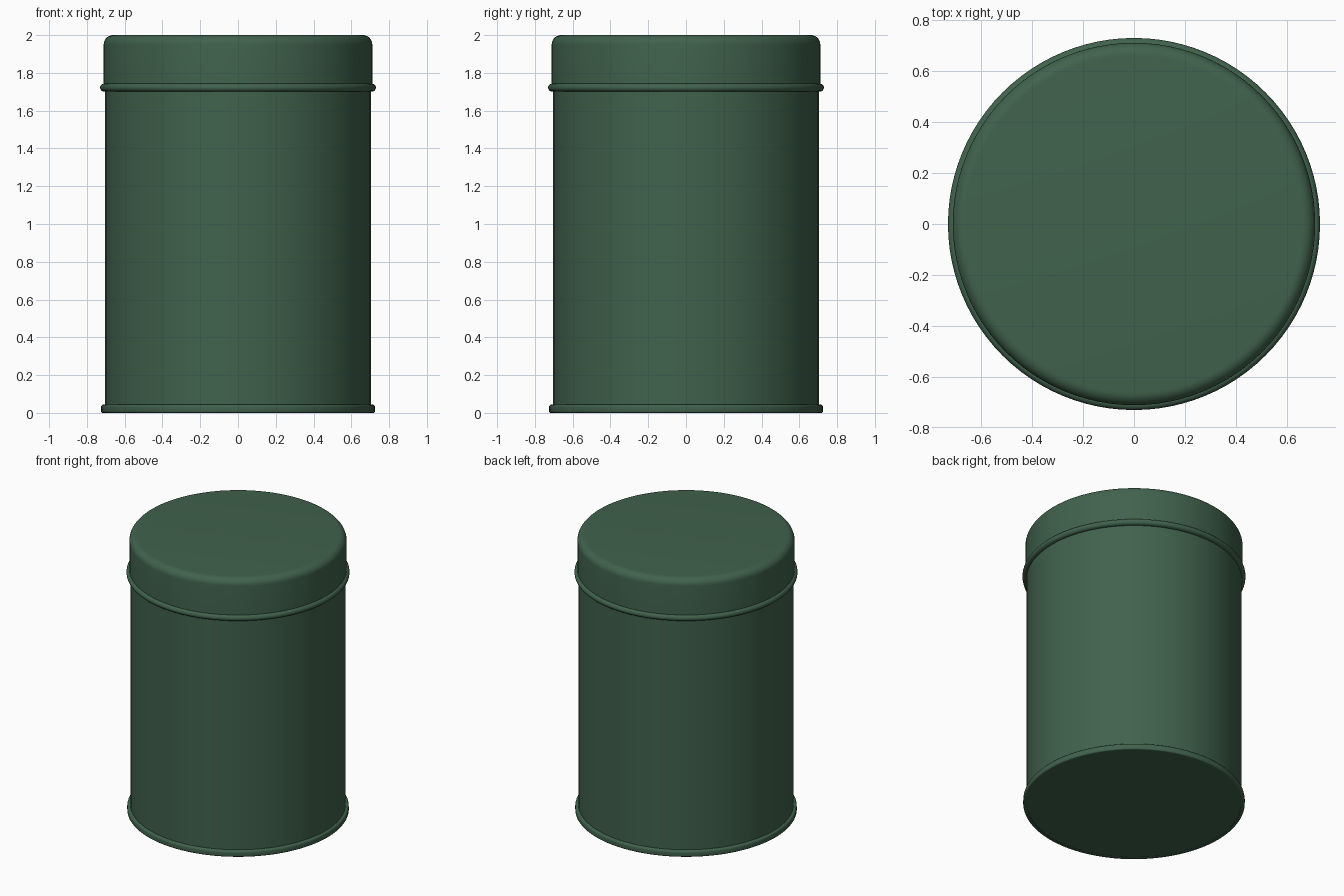
import bpy, bmesh, math

if "Cube" in bpy.data.objects:
    bpy.data.objects.remove(bpy.data.objects["Cube"])

SEGMENTS = 96

green = bpy.data.materials.new("dark green")
green.diffuse_color = (0.052, 0.122, 0.073, 1)
green.use_nodes = True
green.node_tree.nodes["Principled BSDF"].inputs["Base Color"].default_value = green.diffuse_color


def arc(cx, cz, r, start, end, steps=6):
    """Points of a circular arc in the (radius, height) plane, angles in degrees."""
    return [(cx + r * math.cos(math.radians(start + (end - start) * i / steps)),
             cz + r * math.sin(math.radians(start + (end - start) * i / steps)))
            for i in range(steps + 1)]


def lathe(name, profile, closed=False):
    """Spin a (radius, height) profile around z; a radius of 0 makes a pole."""
    bm = bmesh.new()
    verts = [bm.verts.new((r, 0, z)) for r, z in profile]
    pairs = list(zip(verts, verts[1:]))
    if closed:
        pairs.append((verts[-1], verts[0]))
    edges = [bm.edges.new(p) for p in pairs]
    bmesh.ops.spin(bm, geom=verts + edges, cent=(0, 0, 0), axis=(0, 0, 1),
                   angle=math.tau, steps=SEGMENTS, use_merge=True)
    bmesh.ops.remove_doubles(bm, verts=bm.verts, dist=1e-5)
    bmesh.ops.recalc_face_normals(bm, faces=bm.faces)
    mesh = bpy.data.meshes.new(name)
    bm.to_mesh(mesh)
    bm.free()
    mesh.materials.append(green)
    obj = bpy.data.objects.new(name, mesh)
    bpy.context.collection.objects.link(obj)
    bpy.ops.object.select_all(action='DESELECT')
    obj.select_set(True)
    bpy.context.view_layer.objects.active = obj
    bpy.ops.object.shade_smooth_by_angle(angle=math.radians(35))
    return obj


# Straight can wall with a flat floor, running up into the lid
lathe("can_body", [(0, 0.004), (0.704, 0.004), (0.704, 1.72)])

# Rolled rim around the foot
lathe("base_rim", [(0.70, 0.0)] + arc(0.715, 0.01, 0.01, -90, 0, 4)
      + arc(0.711, 0.031, 0.014, 0, 90, 4) + [(0.70, 0.045)], closed=True)

# Lid with a rounded shoulder and flat top
lathe("lid", [(0.704, 1.705), (0.711, 1.705)]
      + arc(0.661, 1.95, 0.05, 0, 90, 8) + [(0, 2.0)])

# Rolled bead along the lower edge of the lid
lathe("lid_bead", [(0.703, 1.70)] + arc(0.709, 1.722, 0.021, -90, 90, 10)
      + [(0.703, 1.743)], closed=True)
